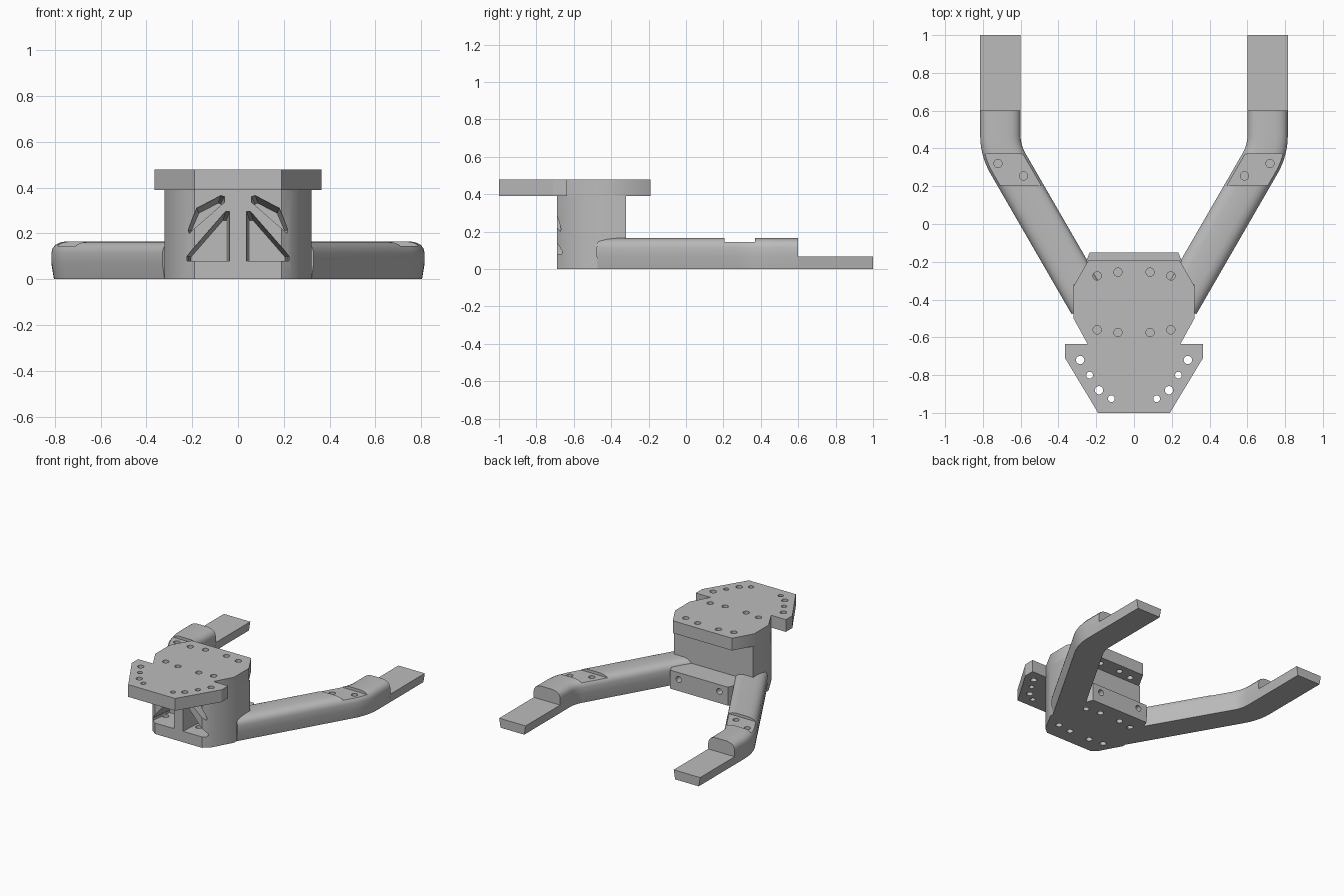
import bpy, bmesh, math
from mathutils import Vector

cube = bpy.data.objects.get("Cube")
if cube:
    bpy.data.objects.remove(cube, do_unlink=True)

grey = bpy.data.materials.new("plain grey")
grey.use_nodes = True
COLOUR = (0.5, 0.5, 0.5, 1)
grey.diffuse_color = COLOUR
grey.node_tree.nodes["Principled BSDF"].inputs["Base Color"].default_value = COLOUR


def finish(bm, name):
    bmesh.ops.recalc_face_normals(bm, faces=bm.faces)
    mesh = bpy.data.meshes.new(name)
    bm.to_mesh(mesh)
    bm.free()
    mesh.materials.append(grey)
    obj = bpy.data.objects.new(name, mesh)
    bpy.context.collection.objects.link(obj)
    return obj


def loft(bm, rings):
    """Skin closed rings of points and cap both ends."""
    rows = [[bm.verts.new(p) for p in ring] for ring in rings]
    n = len(rows[0])
    for a, b in zip(rows, rows[1:]):
        for i in range(n):
            j = (i + 1) % n
            bm.faces.new((a[i], a[j], b[j], b[i]))
    bm.faces.new(rows[0])
    bm.faces.new(rows[-1])


def symmetric(half):
    return half + [(-x, y) for x, y in reversed(half)]


def slab(name, half, low, high):
    """Upright prism from the +x half of its outline."""
    bm = bmesh.new()
    loft(bm, [[(x, y, z) for x, y in symmetric(half)] for z in (low, high)])
    return finish(bm, name)


def drill(bm, x, y, low, high, r):
    ring = [(x + r * math.cos(i * math.tau / 20), y + r * math.sin(i * math.tau / 20)) for i in range(20)]
    loft(bm, [[(px, py, z) for px, py in ring] for z in (low, high)])


def activate(obj):
    bpy.ops.object.select_all(action='DESELECT')
    obj.select_set(True)
    bpy.context.view_layer.objects.active = obj


def cut(obj, bm):
    tool = finish(bm, "cutter")
    tool.hide_render = True
    mod = obj.modifiers.new("cut", 'BOOLEAN')
    mod.operation = 'DIFFERENCE'
    mod.solver = 'EXACT'
    mod.use_self = True
    mod.object = tool
    activate(obj)
    bpy.ops.object.modifier_apply(modifier=mod.name)
    bpy.data.objects.remove(tool, do_unlink=True)


def smooth(obj):
    activate(obj)
    bpy.ops.object.shade_smooth_by_angle(angle=math.radians(30))


SCREWS = [(0.195, -0.275), (0.085, -0.255), (0.195, -0.56), (0.085, -0.575)]
SIDES = (1, -1)

# Top plate with flared front lip
plate = slab("top_plate", [(0.19, -1), (0.365, -0.71), (0.365, -0.635), (0.246, -0.635),
                           (0.32, -0.5), (0.32, -0.33), (0.24, -0.19)], 0.39, 0.48)
holes = bmesh.new()
LIP_HOLES = [(0.285, -0.72, 0.022), (0.235, -0.8, 0.018), (0.185, -0.88, 0.022), (0.12, -0.925, 0.018)]
for s in SIDES:
    for x, y in SCREWS:
        drill(holes, s * x, y, 0.3, 0.6, 0.022)
    for x, y, r in LIP_HOLES:
        drill(holes, s * x, y, 0.3, 0.6, r)
cut(plate, holes)
smooth(plate)

# Central column with ribbed front pockets and screw holes
column = slab("column", [(0.19, -0.69), (0.235, -0.655), (0.32, -0.5), (0.32, -0.32)], 0, 0.39)
POCKETS = [([(0.037, 0.08), (0.225, 0.08), (0.225, 0.1), (0.055, 0.295), (0.037, 0.295)], -0.5, 0.82),
           ([(0.06, 0.335), (0.215, 0.2), (0.22, 0.215), (0.18, 0.31), (0.075, 0.365), (0.06, 0.36)], -0.6, 0.8)]
pockets = bmesh.new()
for s in SIDES:
    for outline, back, shrink in POCKETS:
        cx = sum(p[0] for p in outline) / len(outline)
        # The floor stays level while the pocket narrows inward
        cz = min(p[1] for p in outline)
        rings = [[(s * (cx + (x - cx) * k), y, cz + (z - cz) * k) for x, z in outline]
                 for y, k in ((-0.72, 1), (-0.68, 1), (back, shrink))]
        loft(pockets, rings)
cut(column, pockets)
holes = bmesh.new()
for s in SIDES:
    for x, y in SCREWS[2:]:
        drill(holes, s * x, y, -0.1, 0.1, 0.022)
cut(column, holes)
smooth(column)

# Low rear block between the arms
block = slab("rear_block", [(0.3, -0.32), (0.25, -0.19), (0.235, -0.15)], 0, 0.135)
holes = bmesh.new()
for s in SIDES:
    for x, y in SCREWS[:2]:
        drill(holes, s * x, y, -0.1, 0.06, 0.022)
    ring = [(0.022 * math.cos(i * math.tau / 20), 0.022 * math.sin(i * math.tau / 20)) for i in range(20)]
    loft(holes, [[(s * 0.165 + u, y, 0.085 + v) for u, v in ring] for y in (-0.21, -0.1)])
cut(block, holes)
smooth(block)

# Arm path: angled run, rounded knee, straight end
CX = 0.7075
knee = Vector((CX, 0.39))
slope = Vector((-0.5, -0.866))
p0, p2 = knee + slope * 0.08, knee + Vector((0, 0.08))
path = [knee + slope * 0.94]
for i in range(7):
    t = i / 6
    path.append(p0 * (1 - t) ** 2 + knee * 2 * t * (1 - t) + p2 * t * t)
path.append(Vector((CX, 0.6)))
half = [(0.096, 0), (0.107, 0.07), (0.107, 0.115), (0.102, 0.135), (0.09, 0.15), (0.07, 0.16), (0.045, 0.165)]
section = symmetric(half)

for s, side in ((1, "left"), (-1, "right")):
    bm = bmesh.new()
    rings = []
    for i, p in enumerate(path):
        d = (path[min(i + 1, len(path) - 1)] - path[max(i - 1, 0)]).normalized()
        if i < 2:
            d = -slope
        elif i >= len(path) - 2:
            d = Vector((0, 1))
        rings.append([(s * (p.x + d.y * u), p.y - d.x * u, z) for u, z in section])
    loft(bm, rings)
    arm = finish(bm, side + "_arm")

    # Flat seat on the arm with two screw holes
    seat = bmesh.new()
    loft(seat, [[(s * x, y, z) for x, y in ((0.4, 0.205), (0.9, 0.205), (0.9, 0.37), (0.4, 0.37))]
                for z in (0.145, 0.2)])
    cut(arm, seat)
    holes = bmesh.new()
    for x, y in ((0.72, 0.32), (0.585, 0.255)):
        drill(holes, s * x, y, 0.05, 0.25, 0.022)
    cut(arm, holes)
    smooth(arm)

    # Thin flat foot
    bm = bmesh.new()
    loft(bm, [[(s * (CX + u), y, z) for u, z in symmetric([(0.096, 0), (0.107, 0.067)])] for y in (0.6, 1)])
    finish(bm, side + "_foot")
